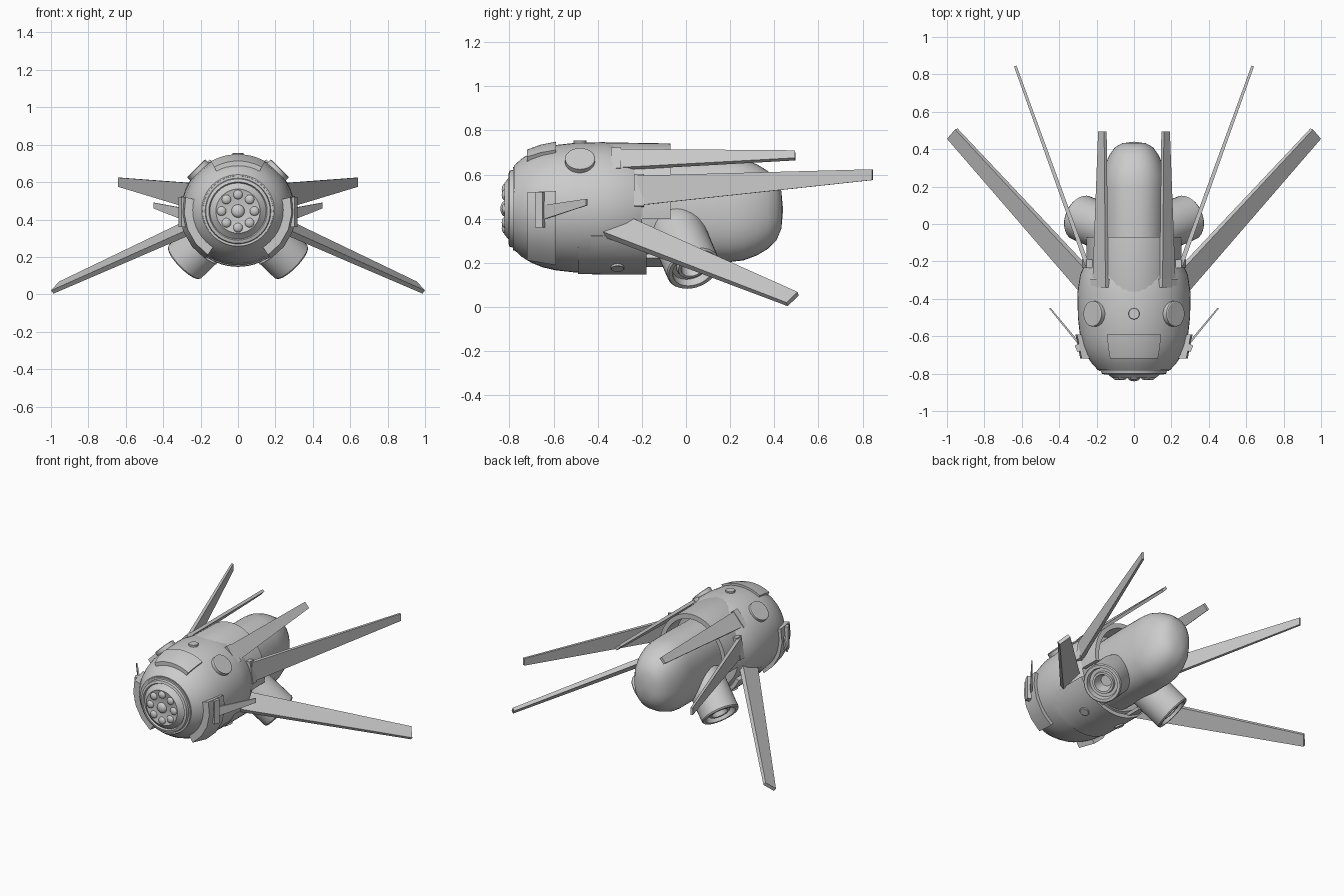
import bpy, bmesh, math
from mathutils import Vector as V

if "Cube" in bpy.data.objects:
    bpy.data.objects.remove(bpy.data.objects["Cube"])

X, Y, Z = V((1, 0, 0)), V((0, 1, 0)), V((0, 0, 1))
HUB = V((0, 0, 0.45))
# body outline as (y, radius)
HEAD = [(-0.78, 0.19), (-0.745, 0.222), (-0.70, 0.25), (-0.65, 0.27), (-0.59, 0.284),
        (-0.50, 0.294), (-0.37, 0.297)]


def finish(bm, name, smooth=True):
    bmesh.ops.remove_doubles(bm, verts=bm.verts, dist=1e-5)
    bmesh.ops.recalc_face_normals(bm, faces=bm.faces)
    me = bpy.data.meshes.new(name)
    bm.to_mesh(me)
    bm.free()
    ob = bpy.data.objects.new(name, me)
    bpy.context.collection.objects.link(ob)
    if smooth:
        bpy.ops.object.select_all(action='DESELECT')
        ob.select_set(True)
        bpy.context.view_layer.objects.active = ob
        bpy.ops.object.shade_smooth_by_angle(angle=math.radians(32))
    return ob


def squash(t, power):
    return math.copysign(abs(t) ** power, t)


def sweep(name, prof, centre=HUB, axis=Y, u=X, v=Z, a0=0, a1=360, n=40, closed=False, power=1.0):
    """Turn a (distance along axis, radius) profile about the axis; power < 1 squares it off."""
    bm = bmesh.new()
    full = a1 - a0 >= 360
    rings = []
    for i in range(n if full else n + 1):
        a = math.radians(a0 + (a1 - a0) * i / n)
        spoke = u * squash(math.cos(a), power) + v * squash(math.sin(a), power)
        rings.append([bm.verts.new(centre + axis * d + spoke * r) for d, r in prof])
    m = len(prof)
    for i in range(n):
        p, q = rings[i], rings[(i + 1) % len(rings)]
        for j in range(m if closed else m - 1):
            k = (j + 1) % m
            bm.faces.new((p[j], p[k], q[k], q[j]))
    if not full:
        bm.faces.new(rings[0])
        bm.faces.new(rings[-1])
    return finish(bm, name)


def radius_at(y):
    for (y0, r0), (y1, r1) in zip(HEAD, HEAD[1:]):
        if y <= y1:
            return r0 + (r1 - r0) * (y - y0) / (y1 - y0)
    return HEAD[-1][1]


def armour(name, y0, y1, a0, a1, lift=0.016, n=12):
    """Curved plate that follows the hull."""
    ys = [y0 + (y1 - y0) * i / 4 for i in range(5)]
    prof = [(y, radius_at(y) + lift) for y in ys]
    prof += [(y, radius_at(y) - 0.02) for y in reversed(ys)]
    return sweep(name, prof, a0=a0, a1=a1, n=n, closed=True)


def blade(name, corners, t0, t1, s=1):
    """Tapered plate: root a, root b, tip b, tip a; t0/t1 are thicknesses."""
    c = [V((p[0] * s, p[1], p[2])) for p in corners]
    nrm = (c[2] - c[0]).cross(c[3] - c[1]).normalized()
    bm = bmesh.new()
    lo, hi = [], []
    for p, t in zip(c, (t0, t0, t1, t1)):
        lo.append(bm.verts.new(p - nrm * t / 2))
        hi.append(bm.verts.new(p + nrm * t / 2))
    bm.faces.new(lo)
    bm.faces.new(hi)
    for i in range(4):
        j = (i + 1) % 4
        bm.faces.new((lo[i], lo[j], hi[j], hi[i]))
    return finish(bm, name, False)


def disc(name, pos, d, r, h):
    """Short cylinder standing on pos and pointing along d."""
    d = d.normalized()
    u = d.cross(Y).normalized()
    return sweep(name, [(-h, 0), (-h, r), (h * 0.85, r), (h, r * 0.93), (h, 0)], pos, d, u, d.cross(u), n=28)


# main hull, rear hood and tail tank
sweep("main_hull", [(-0.78, 0)] + HEAD + [(-0.27, 0.282), (-0.20, 0.25), (-0.20, 0)], u=X * 1.02, n=48)
sweep("rear_hood", [(-0.39, 0.29), (-0.37, 0.296), (-0.07, 0.291), (-0.07, 0.258), (-0.39, 0.258)],
      u=X * 0.87, a0=-10, a1=190, n=28, closed=True)
sweep("tail_tank", [(-0.25, 0), (-0.25, 0.23), (0, 0.236), (0.20, 0.236), (0.26, 0.229), (0.32, 0.207),
                    (0.37, 0.177), (0.41, 0.138), (0.432, 0.085), (0.44, 0)],
      V((0, 0, 0.44)), u=X * 0.74, n=40, power=0.85)

# front sensor with a ring of lenses
FACE = V((0, 0, 0.445))
sweep("front_sensor", [(-0.76, 0), (-0.76, 0.192), (-0.785, 0.188), (-0.785, 0.176), (-0.80, 0.172),
                       (-0.805, 0.156), (-0.795, 0.15), (-0.80, 0.145), (-0.818, 0.122),
                       (-0.823, 0.118), (-0.82, 0.112), (-0.82, 0)], FACE)


def lens(name, x, z, r):
    bm = bmesh.new()
    bmesh.ops.create_uvsphere(bm, u_segments=16, v_segments=10, radius=r)
    bmesh.ops.scale(bm, vec=(1, 0.6, 1), verts=bm.verts)
    bmesh.ops.translate(bm, vec=(x, -0.82, z), verts=bm.verts)
    finish(bm, name)


lens("centre_lens", 0, FACE.z, 0.035)
for i in range(8):
    a = i * math.pi / 4
    lens("ring_lens", 0.088 * math.cos(a), FACE.z + 0.088 * math.sin(a), 0.025)

# hull armour and top button
sweep("brow_plate", [(-0.72, 0.263), (-0.66, 0.285), (-0.59, 0.299), (-0.59, 0.26), (-0.72, 0.22)],
      a0=61, a1=119, n=12, closed=True)
armour("belly_plate", -0.49, -0.43, 217, 323, 0.006, 20)
armour("belly_plate_rear", -0.43, -0.18, 205, 335, 0.006, 24)
disc("top_button", V((0, -0.48, 0.741)), Z, 0.03, 0.014)

for s, side in ((1, "right"), (-1, "left")):
    # cheek plates, eye discs and belly bolts
    a0, a1 = (-56, 14) if s > 0 else (166, 236)
    sweep(side + "_cheek_plate", [(-0.72, 0.288), (-0.59, 0.314), (-0.59, 0.27), (-0.72, 0.23)],
          a0=a0, a1=a1, n=4, closed=True)
    d = V((s, 0, 1)).normalized()
    disc(side + "_eye_disc", HUB + V((0, -0.48, 0)) + d * 0.295, d, 0.068, 0.022)
    d = V((s * 0.46, 0, -0.89))
    disc(side + "_belly_bolt", HUB + V((0, -0.31, 0)) + d * 0.30, d, 0.03, 0.012)
    blade(side + "_belly_bar", [(0.10, -0.2, 0.19), (0.18, -0.2, 0.23), (0.18, -0.08, 0.23),
                                (0.10, -0.08, 0.19)], 0.02, 0.02, s)

    # long lower legs
    blade(side + "_lower_leg", [(0.255, -0.39, 0.335), (0.24, -0.25, 0.395), (0.95, 0.508, 0.06),
                                (0.993, 0.458, 0.012)], 0.034, 0.022, s)
    # thin upper antenna fins with mounts
    blade(side + "_long_fin", [(0.25, -0.22, 0.46), (0.25, -0.22, 0.595), (0.635, 0.845, 0.624),
                               (0.635, 0.845, 0.575)], 0.024, 0.014, s)
    blade(side + "_long_fin_mount", [(0.262, -0.235, 0.455), (0.238, -0.235, 0.60), (0.238, -0.19, 0.60),
                                     (0.262, -0.19, 0.455)], 0.034, 0.034, s)
    # back fins along the top edges
    blade(side + "_back_fin", [(0.145, -0.32, 0.71), (0.215, -0.32, 0.625), (0.185, 0.495, 0.67),
                               (0.153, 0.495, 0.704)], 0.02, 0.018, s)
    blade(side + "_back_fin_mount", [(0.14, -0.34, 0.712), (0.222, -0.34, 0.62), (0.222, -0.295, 0.62),
                                     (0.14, -0.295, 0.712)], 0.03, 0.03, s)
    # small whiskers on the cheeks
    blade(side + "_whisker", [(0.285, -0.65, 0.395), (0.285, -0.65, 0.46), (0.45, -0.45, 0.49),
                              (0.45, -0.45, 0.46)], 0.012, 0.008, s)
    blade(side + "_whisker_mount", [(0.29, -0.68, 0.36), (0.29, -0.68, 0.52), (0.305, -0.645, 0.52),
                                    (0.305, -0.645, 0.36)], 0.026, 0.026, s)

    # domed thrusters with recessed nozzles, tilted backwards
    axis = V((s, 0.42, -0.98)).normalized()
    u = axis.cross(X).normalized()
    sweep(side + "_thruster", [(-0.38, 0), (-0.37, 0.05), (-0.34, 0.09), (-0.29, 0.116), (-0.23, 0.125),
                               (-0.008, 0.124), (0, 0.118), (0, 0.10), (-0.035, 0.092), (-0.035, 0.072),
                               (-0.015, 0.068), (-0.015, 0.055), (-0.08, 0.035), (-0.08, 0)],
          V((s * 0.288, 0.035, 0.17)), axis, u, axis.cross(u), n=36)
